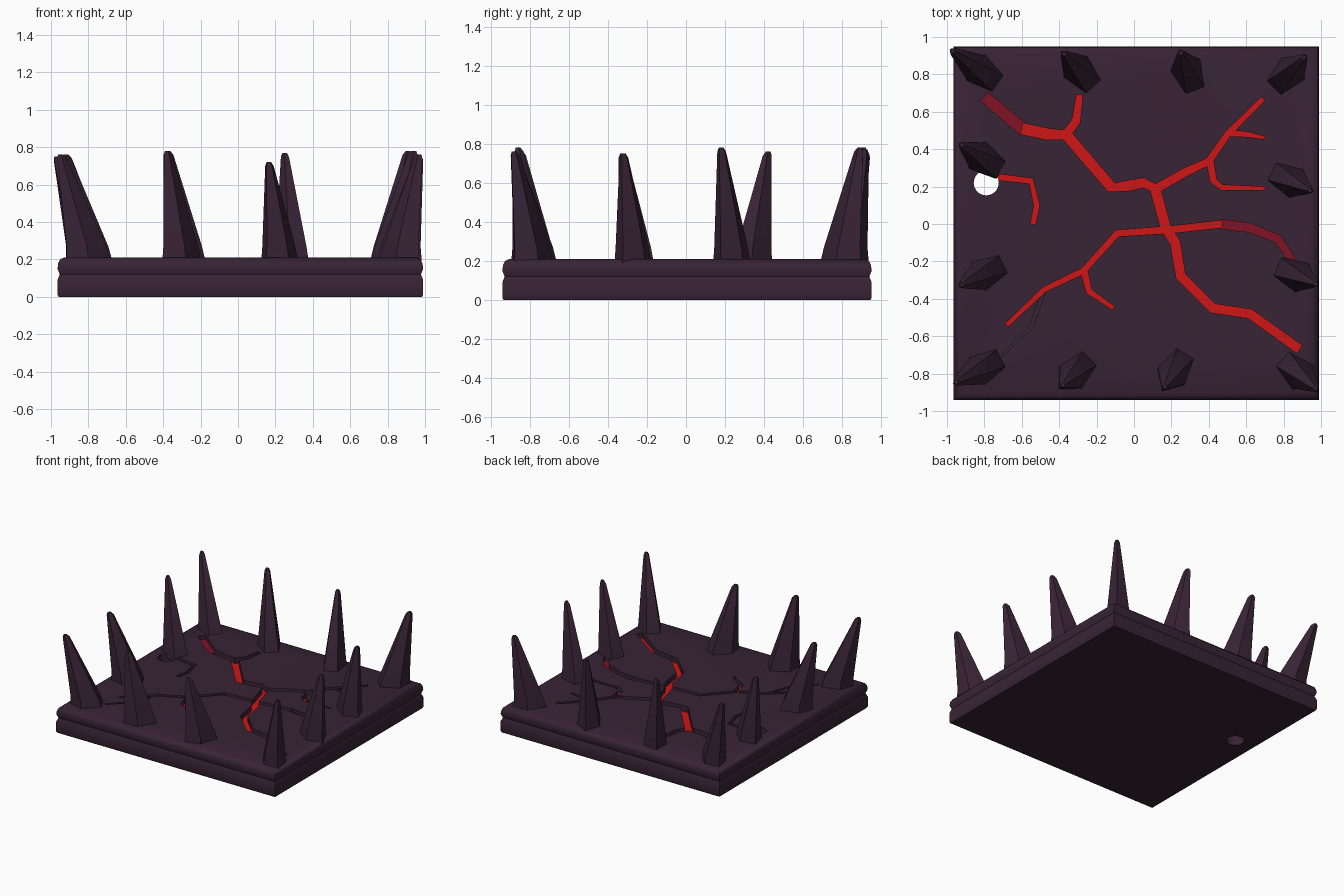
import bpy, bmesh, math
from mathutils import Vector

if "Cube" in bpy.data.objects:
    bpy.data.objects.remove(bpy.data.objects["Cube"])


def material(name, rgb):
    m = bpy.data.materials.new(name)
    m.diffuse_color = (*rgb, 1)
    m.use_nodes = True
    m.node_tree.nodes["Principled BSDF"].inputs["Base Color"].default_value = m.diffuse_color
    return m


STONE = material("dark purple stone", (0.040, 0.017, 0.036))
LAVA = material("glowing red", (0.62, 0.008, 0.008))
EMBER = material("deep red", (0.22, 0.006, 0.018))


def loft(bm, rings):
    """Closed solid through a list of equal-length point rings, bottom to top."""
    vs = [[bm.verts.new(p) for p in r] for r in rings]
    n = len(vs[0])
    for a, b in zip(vs, vs[1:]):
        for i in range(n):
            j = (i + 1) % n
            bm.faces.new((a[i], a[j], b[j], b[i]))
    bm.faces.new(vs[0][::-1])
    bm.faces.new(vs[-1])


def finish(name, bm, mats):
    bmesh.ops.recalc_face_normals(bm, faces=bm.faces)
    me = bpy.data.meshes.new(name)
    bm.to_mesh(me)
    bm.free()
    ob = bpy.data.objects.new(name, me)
    bpy.context.collection.objects.link(ob)
    for m in mats:
        me.materials.append(m)
    return ob


def activate(ob):
    bpy.ops.object.select_all(action='DESELECT')
    ob.select_set(True)
    bpy.context.view_layer.objects.active = ob


# stone slab with a shallow waist line and rounded top edge
X0, X1, Y0, Y1 = -0.965, 0.99, -0.94, 0.95
bm = bmesh.new()
rings = []
for z, d in [(0, 0.006), (0.012, 0), (0.09, 0), (0.12, 0.012), (0.15, 0),
             (0.18, 0.004), (0.2, 0.014), (0.21, 0.035)]:
    rings.append([(X0 + d, Y0 + d, z), (X1 - d, Y0 + d, z),
                  (X1 - d, Y1 - d, z), (X0 + d, Y1 - d, z)])
loft(bm, rings)
slab = finish("cracked_slab", bm, [STONE, LAVA, EMBER])

# crack paths: floor height, start width, end width, points
RED, DEEP, PLAIN = 0.165, 0.178, 0.190
CRACKS = [
    (RED, .055, .025, [(-.60, .51), (-.46, .48), (-.36, .475), (-.12, .195),
                       (-.03, .205), (.05, .22), (.12, .19), (.28, .28),
                       (.40, .335), (.50, .48), (.69, .67)]),
    (DEEP, .055, .06, [(-.80, .68), (-.585, .5)]),
    (RED, .045, .03, [(-.37, .47), (-.31, .55), (-.29, .69)]),
    (RED, .035, .015, [(.405, .34), (.425, .23), (.47, .195), (.70, .19)]),
    (RED, .03, .012, [(.51, .485), (.60, .48), (.70, .46)]),
    (RED, .05, .045, [(.11, .20), (.17, -.02), (.22, -.10), (.25, -.28),
                      (.42, -.45), (.62, -.48), (.885, -.67)]),
    (RED, .035, .02, [(.47, .0), (.20, -.03), (-.09, -.05), (-.27, -.25),
                      (-.48, -.35), (-.68, -.54)]),
    (RED, .035, .018, [(-.27, -.24), (-.24, -.36), (-.11, -.45)]),
    (DEEP, .045, .035, [(.46, .0), (.62, -.02), (.77, -.08), (.85, -.20)]),
    (RED, .03, .025, [(-.76, .255), (-.55, .23), (-.52, .10), (-.54, .0)]),
    (PLAIN, .02, .012, [(-.48, -.35), (-.55, -.55), (-.70, -.70)]),
]


def crack_cutter(bm, floor, w0, w1, pts, k):
    pts = [Vector(p) for p in pts]
    left, right = [], []
    for i, p in enumerate(pts):
        d = (pts[min(i + 1, len(pts) - 1)] - pts[max(i - 1, 0)]).normalized()
        t = i / (len(pts) - 1)
        # wide through the middle of the path, pointed toward the end
        w = (w0 + (w1 - w0) * t ** 2) / 2 * 1.1
        n = Vector((-d.y, d.x)) * w
        left.append(p + n)
        right.append(p - n)
    zs = (floor + k * 0.0003, 0.25 + k * 0.001)
    rows = [[bm.verts.new((a.x, a.y, zs[0])), bm.verts.new((b.x, b.y, zs[0])),
             bm.verts.new((b.x, b.y, zs[1])), bm.verts.new((a.x, a.y, zs[1]))]
            for a, b in zip(left, right)]
    for a, b in zip(rows, rows[1:]):
        for i in range(4):
            j = (i + 1) % 4
            bm.faces.new((a[i], a[j], b[j], b[i]))
    bm.faces.new(rows[0][::-1])
    bm.faces.new(rows[-1])


# cutter: all cracks plus the round through-hole
bm = bmesh.new()
for k, (floor, w0, w1, pts) in enumerate(CRACKS):
    crack_cutter(bm, floor, w0, w1, pts, k)
circle = [(-0.79 + 0.067 * math.cos(a * math.tau / 32),
           0.22 + 0.067 * math.sin(a * math.tau / 32)) for a in range(32)]
loft(bm, [[(x, y, z) for x, y in circle] for z in (-0.1, 0.3)])
cutter = finish("crack_cutter", bm, [STONE])
cutter.hide_render = True

mod = slab.modifiers.new("cracks", 'BOOLEAN')
mod.operation, mod.object, mod.solver = 'DIFFERENCE', cutter, 'EXACT'
mod.use_self = True
activate(slab)
bpy.ops.object.modifier_apply(modifier=mod.name)
bpy.data.objects.remove(cutter)

# crack floors take their colour from their depth
for f in slab.data.polygons:
    f.material_index = 0
    if f.normal.z > 0.9:
        z = f.center.z
        f.material_index = 1 if 0.16 < z < 0.172 else 2 if 0.172 < z < 0.186 else 0
activate(slab)
bpy.ops.object.shade_smooth_by_angle(angle=math.radians(40))

# spikes leaning outward around the rim: base centre, tip, tip height
SPIKES = [
    ((-.81, .81), (-.97, .925), .75), ((-.285, .81), (-.375, .91), .78),
    ((.29, .81), (.25, .915), .77), ((.82, .80), (.91, .89), .78),
    ((-.80, .345), (-.92, .42), .76), ((-.79, -.26), (-.92, -.325), .75),
    ((.83, .235), (.94, .18), .78), ((.86, -.27), (.97, -.32), .75),
    ((-.80, -.765), (-.95, -.845), .76), ((-.31, -.79), (-.38, -.86), .78),
    ((.22, -.78), (.165, -.87), .72), ((.87, -.79), (.97, -.88), .76),
]
for i, (base, tip, h) in enumerate(SPIKES):
    b, t = Vector(base), Vector(tip)
    d = (t - b).normalized()
    n = Vector((-d.y, d.x))

    def ring(c, z, length, width):
        pts = []
        for k in range(5):
            a = k * math.tau / 5
            p = c + d * math.cos(a) * length + n * math.sin(a) * width
            pts.append((p.x, p.y, z))
        return pts

    bm = bmesh.new()
    loft(bm, [ring(b, 0.18, 0.135, 0.092),
              ring(b.lerp(t, 0.08), 0.27, 0.118, 0.082),
              ring(t.lerp(b, 0.05), h - 0.02, 0.028, 0.022),
              ring(t, h, 0.014, 0.012)])
    spike = finish(f"spike_{i + 1:02d}", bm, [STONE])
    activate(spike)
    bpy.ops.object.shade_smooth_by_angle(angle=math.radians(40))
